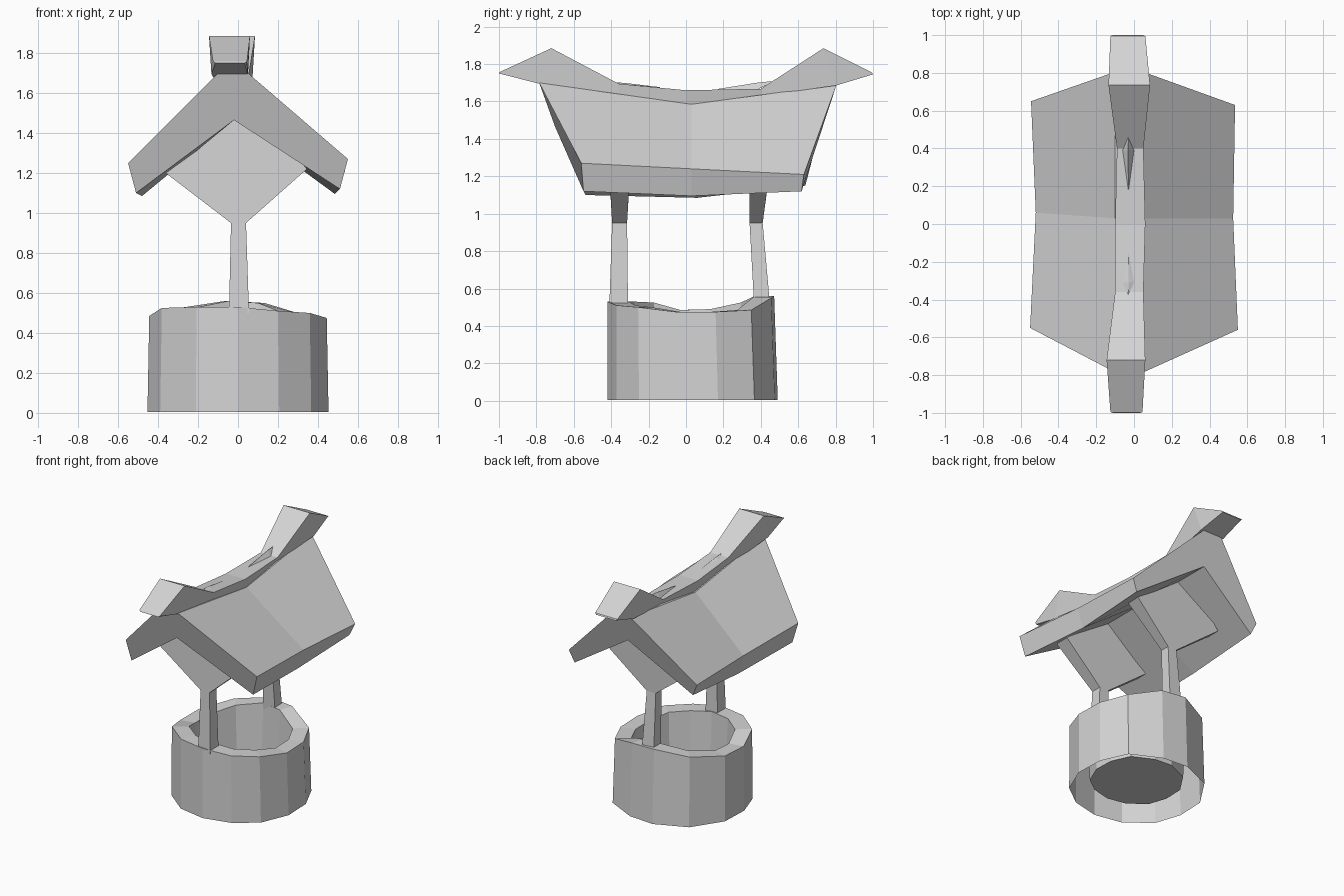
import bpy, bmesh, math

cube = bpy.data.objects.get("Cube")
if cube:
    bpy.data.objects.remove(cube, do_unlink=True)

GREY = (0.66, 0.66, 0.66, 1.0)
stone = bpy.data.materials.new("light_grey")
stone.use_nodes = True
stone.diffuse_color = GREY
stone.node_tree.nodes["Principled BSDF"].inputs["Base Color"].default_value = GREY


def loft(name, rings, cap_start=True):
    """Bridge matching rings of points into a flat shaded mesh."""
    bm = bmesh.new()
    rows = [[bm.verts.new(p) for p in ring] for ring in rings]
    for a, b in zip(rows, rows[1:]):
        for i in range(len(a)):
            j = (i + 1) % len(a)
            bm.faces.new((a[i], a[j], b[j], b[i]))
    if cap_start:
        bm.faces.new(rows[0])
    bm.faces.new(rows[-1])
    bmesh.ops.recalc_face_normals(bm, faces=bm.faces)
    mesh = bpy.data.meshes.new(name)
    bm.to_mesh(mesh)
    bm.free()
    mesh.materials.append(stone)
    obj = bpy.data.objects.new(name, mesh)
    bpy.context.collection.objects.link(obj)
    return obj


# Well wall: uneven ring with a wavy rim (angle, rim height, radius)
rim = [(-90, .53, .455), (-63, .51, .455), (-38, .50, .465), (-10, .475, .46),
       (17, .475, .465), (43, .485, .485), (73, .55, .46), (98, .56, .46),
       (130, .525, .465), (163, .49, .465), (190, .485, .46), (215, .525, .475),
       (243, .53, .465)]


def circle(scale, height=None, cy=0.03):
    pts = []
    for angle, top, radius in rim:
        a = math.radians(angle)
        z = top if height is None else height
        pts.append((scale * radius * math.cos(a),
                    cy + scale * radius * math.sin(a), z))
    return pts


# Outer wall is open below; the inner basin hangs from the rim with a floor
loft("well_wall", [circle(1, .005, .035), circle(.98, cy=.025),
                   circle(.74), circle(.69, .075)], cap_start=False)

# Posts, each with a diamond gable panel on top
posts = {"front": [(-.41, -.31), (-.395, -.315), (-.41, -.30), (-.38, -.30)],
         "back": [(.365, .45), (.34, .41), (.34, .445), (.34, .44)]}
for side, (foot, neck, wide, peak) in posts.items():
    loft(side + "_post", [[(-.045, foot[0], .5), (.055, foot[0], .5),
                           (.055, foot[1], .5), (-.045, foot[1], .5)],
                          [(-.035, neck[0], .95), (.04, neck[0], .95),
                           (.04, neck[1], .95), (-.035, neck[1], .95)]])
    loft(side + "_gable", [[(-.035, neck[k], .95), (.04, neck[k], .95),
                            (.345, wide[k], 1.22), (-.03, peak[k], 1.66),
                            (-.375, wide[k], 1.21)] for k in (0, 1)])


# Roof: thick chevron section, sagging in the middle and flared at the ends
def chevron(ridge, under, left, right, drop, shift):
    (lx, ly, lz), (rx, ry, rz) = left, right
    return [(lx + .04, ly + shift, lz - drop), (lx, ly, lz),
            (-.10, *ridge), (.05, *ridge),
            (rx, ry, rz), (rx - .04, ry + shift, rz - drop),
            (-.02, *under)]


loft("roof", [
    chevron((-.785, 1.70), (-.70, 1.465), (-.55, -.55, 1.25), (.55, -.56, 1.27), .15, .012),
    chevron((.03, 1.585), (.03, 1.465), (-.52, .06, 1.23), (.525, .03, 1.24), .145, 0),
    chevron((.805, 1.69), (.72, 1.465), (-.545, .65, 1.24), (.535, .63, 1.21), .09, -.012)])

# Ridge cap: left x, right x, top y and z, bottom y and z
cap = [(-.125, .045, -.995, 1.758, -1.0, 1.75), (-.145, .06, -.72, 1.885, -.785, 1.695),
       (-.10, .05, -.36, 1.695, -.36, 1.62), (-.10, .06, 0, 1.66, 0, 1.575),
       (-.09, .05, .40, 1.668, .40, 1.63), (-.135, .085, .735, 1.885, .80, 1.685),
       (-.125, .06, .995, 1.755, 1.0, 1.745)]
loft("ridge_cap", [[(l, ty, tz), (r, ty, tz), (r - .012, by, bz), (l + .012, by, bz)]
                   for l, r, ty, tz, by, bz in cap])

# Small peaks of the gables breaking through the cap
for side, tip, tip_z, wide, wide_z, end, top in (
        ("front", -.14, 1.672, -.31, 1.69, -.375, 1.703),
        ("back", .17, 1.662, .39, 1.668, .46, 1.708)):
    loft(side + "_peak", [[(-.03, tip, tip_z), (-.06, wide, wide_z),
                           (-.03, end, top - .006), (0, wide, wide_z)],
                          [(-.03, tip, tip_z + .005), (-.031, wide, top - .006),
                           (-.03, end, top), (-.029, wide, top - .006)]])
